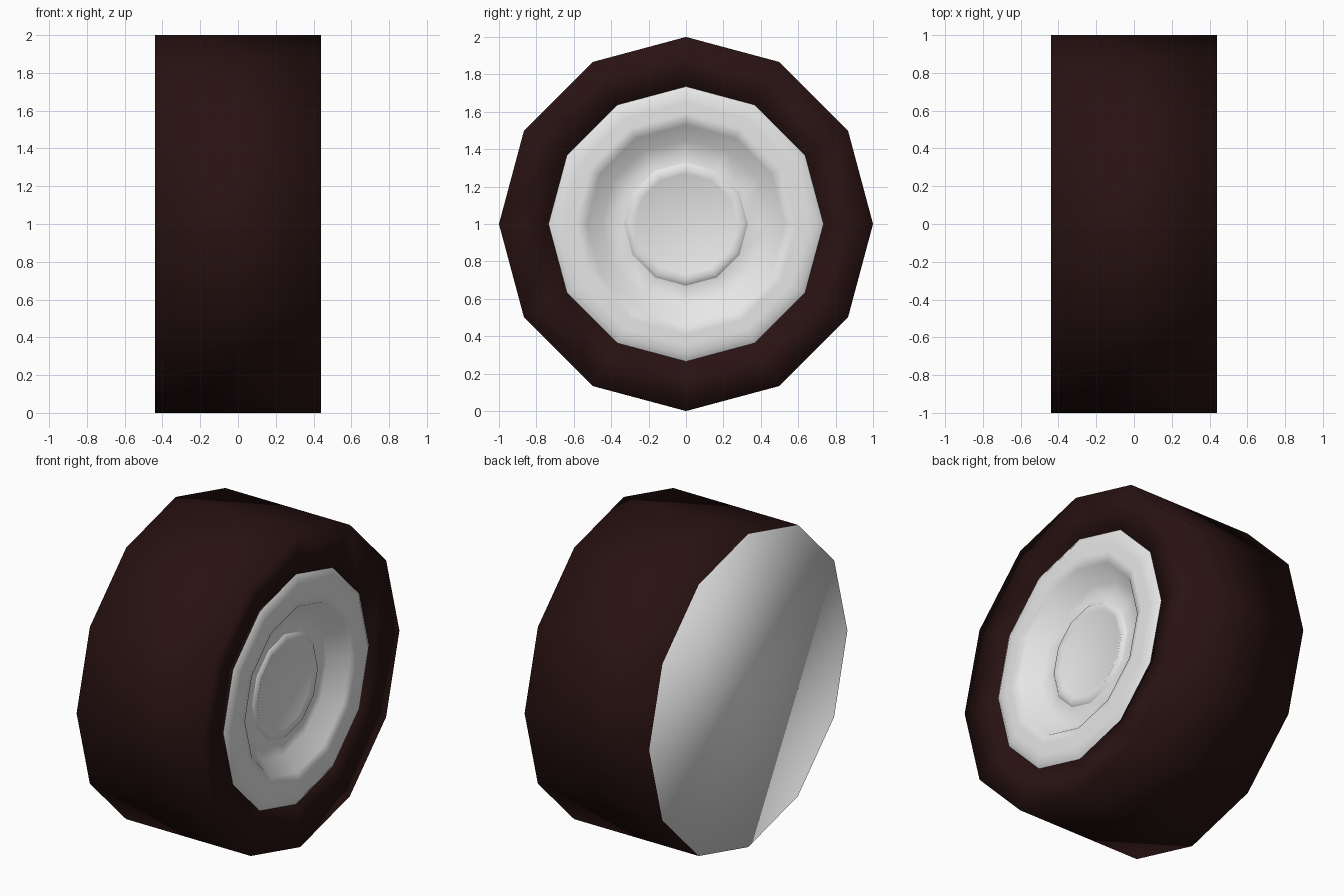
import bpy
import bmesh
import math

SIDES = 12

if "Cube" in bpy.data.objects:
    bpy.data.objects.remove(bpy.data.objects["Cube"], do_unlink=True)


def make_material(name, rgb, roughness):
    mat = bpy.data.materials.new(name)
    mat.use_nodes = True
    color = (*rgb, 1)
    mat.diffuse_color = color
    bsdf = mat.node_tree.nodes["Principled BSDF"]
    bsdf.inputs["Base Color"].default_value = color
    bsdf.inputs["Roughness"].default_value = roughness
    return mat


rubber = make_material("dark brown rubber", (0.022, 0.006, 0.006), 0.8)
metal = make_material("light grey metal", (0.8, 0.8, 0.8), 0.5)


def lathe(name, profile, materials, cap_start=False, cap_end=False):
    """Turn (radius, x) points around the x axis; caps use the last material."""
    bm = bmesh.new()
    rings = []
    for radius, x in profile:
        ring = []
        for i in range(SIDES):
            a = math.tau * i / SIDES
            ring.append(bm.verts.new((x, radius * math.sin(a), 1 + radius * math.cos(a))))
        rings.append(ring)
    for r0, r1 in zip(rings, rings[1:]):
        for i in range(SIDES):
            j = (i + 1) % SIDES
            bm.faces.new((r0[i], r1[i], r1[j], r0[j]))
    if cap_start:
        bm.faces.new(rings[0]).material_index = len(materials) - 1
    if cap_end:
        bm.faces.new(rings[-1][::-1]).material_index = len(materials) - 1
    for face in bm.faces:
        face.smooth = True
    mesh = bpy.data.meshes.new(name)
    bm.to_mesh(mesh)
    bm.free()
    for mat in materials:
        mesh.materials.append(mat)
    obj = bpy.data.objects.new(name, mesh)
    bpy.context.collection.objects.link(obj)


# Tyre: tread, slightly dished sidewall, inner lip, and the grey back plate
lathe("tyre", [(1, -0.44), (1, 0.44), (0.735, 0.41), (0.73, 0.36)],
      [rubber, metal], cap_start=True)

# Rim: rounded lip, groove, second ridge and the sunken dish
lathe("rim", [(0.735, 0.41), (0.70, 0.432), (0.65, 0.425), (0.59, 0.44),
              (0.53, 0.42), (0.45, 0.315), (0.33, 0.33)], [metal])

# Hub: raised ring around a flat centre cap
lathe("hub_cap", [(0.33, 0.33), (0.305, 0.35), (0.27, 0.335)], [metal], cap_end=True)
